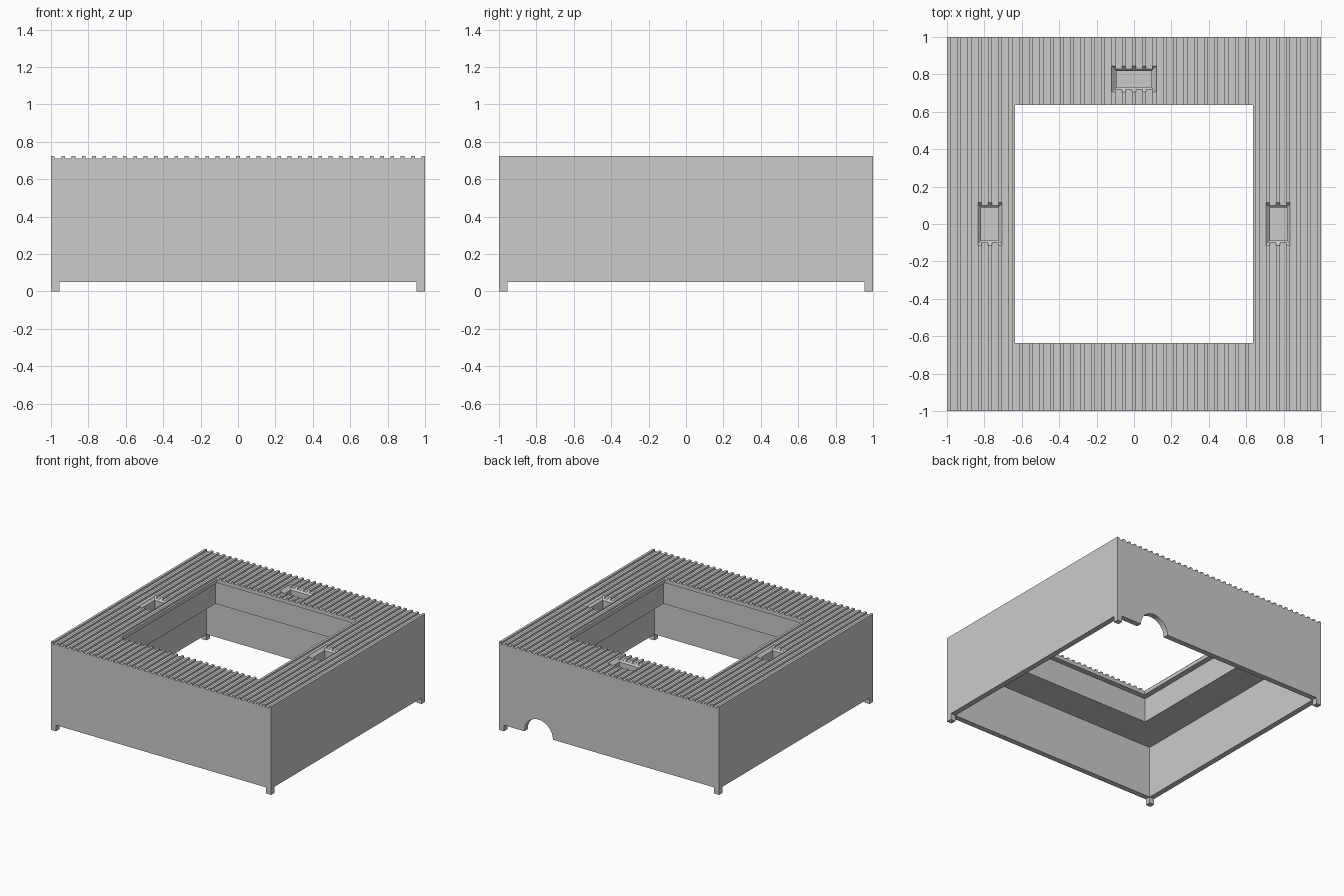
import bpy
import bmesh
import math
from mathutils import Matrix, Vector

if "Cube" in bpy.data.objects:
    bpy.data.objects.remove(bpy.data.objects["Cube"])

grey = bpy.data.materials.new("light grey")
grey.diffuse_color = (0.6, 0.6, 0.6, 1)
grey.use_nodes = True
grey.node_tree.nodes["Principled BSDF"].inputs["Base Color"].default_value = grey.diffuse_color


def make(name, bm):
    bmesh.ops.recalc_face_normals(bm, faces=bm.faces)
    mesh = bpy.data.meshes.new(name)
    bm.to_mesh(mesh)
    bm.free()
    mesh.materials.append(grey)
    obj = bpy.data.objects.new(name, mesh)
    bpy.context.collection.objects.link(obj)
    return obj


def add_box(bm, x0, x1, y0, y1, z0, z1):
    size = Matrix.Diagonal((x1 - x0, y1 - y0, z1 - z0, 1))
    place = Matrix.Translation(((x0 + x1) / 2, (y0 + y1) / 2, (z0 + z1) / 2))
    bmesh.ops.create_cube(bm, size=1, matrix=place @ size)


def box(name, *bounds):
    bm = bmesh.new()
    add_box(bm, *bounds)
    return make(name, bm)


def slot_cutter(cx, cy, hx, hy):
    # straight pocket with a flared rim
    bm = bmesh.new()
    rings = []
    for z, grow in ((0.60, -0.012), (0.698, -0.012), (0.74, 0.03)):
        rings.append([bm.verts.new((cx + sx * (hx + grow), cy + sy * (hy + grow), z))
                      for sx, sy in ((-1, -1), (1, -1), (1, 1), (-1, 1))])
    bm.faces.new(rings[0])
    bm.faces.new(rings[-1])
    for a, b in zip(rings, rings[1:]):
        for i in range(4):
            j = (i + 1) % 4
            bm.faces.new((a[i], a[j], b[j], b[i]))
    return make("slot_cutter", bm)


def cut(obj, cutter):
    mod = obj.modifiers.new("cut", 'BOOLEAN')
    mod.operation = 'DIFFERENCE'
    mod.solver = 'EXACT'
    mod.object = cutter
    cutter.hide_render = True
    bpy.context.view_layer.objects.active = obj
    bpy.ops.object.modifier_apply(modifier=mod.name)


WALL = 0.955      # inner face of the outer walls
STEP = 0.68       # wider lower part of the opening
HOLE = 0.635      # opening at the top
DECK = 0.71       # floor of the grooves
TOP = 0.725

# Outer shell with a thick deck
shell = box("shell", -1, 1, -1, 1, 0.05, DECK)

# Rib strips running front to back along the deck
bm = bmesh.new()
for i in range(-18, 19):
    x = i * 0.055
    add_box(bm, x - 0.01, x + 0.01, -1, 1, DECK, TOP)
ribs = make("deck_ribs", bm)

# Hollow below the deck, stepped opening
cavity = box("cavity_cutter", -WALL, WALL, -WALL, WALL, -0.1, 0.48)
step = box("step_cutter", -STEP, STEP, -STEP, STEP, 0.4, 0.68)
opening = box("opening_cutter", -HOLE, HOLE, -HOLE, HOLE, 0.3, 1)

# Half-round cable notch in the back wall
bm = bmesh.new()
bmesh.ops.create_cone(bm, cap_ends=True, segments=48, radius1=0.13, radius2=0.13, depth=0.3,
                      matrix=Matrix.Translation((0.64, 1, 0.05)) @ Matrix.Rotation(math.pi / 2, 4, 'X'))
notch = make("notch_cutter", bm)

# Three pockets in the deck: back, left and right
slots = [slot_cutter(0, 0.775, 0.105, 0.055),
         slot_cutter(-0.772, 0, 0.057, 0.1),
         slot_cutter(0.772, 0, 0.057, 0.1)]

for cutter in [cavity, step, opening, notch] + slots:
    cut(shell, cutter)
for cutter in [opening] + slots:
    cut(ribs, cutter)
for cutter in [cavity, step, opening, notch] + slots:
    bpy.data.objects.remove(cutter)

# Corner feet
for sx, side in ((-1, "left"), (1, "right")):
    for sy, end in ((-1, "front"), (1, "back")):
        xs = sorted((sx, sx * WALL))
        ys = sorted((sy, sy * WALL))
        box(f"foot_{end}_{side}", xs[0], xs[1], ys[0], ys[1], 0, 0.05)
